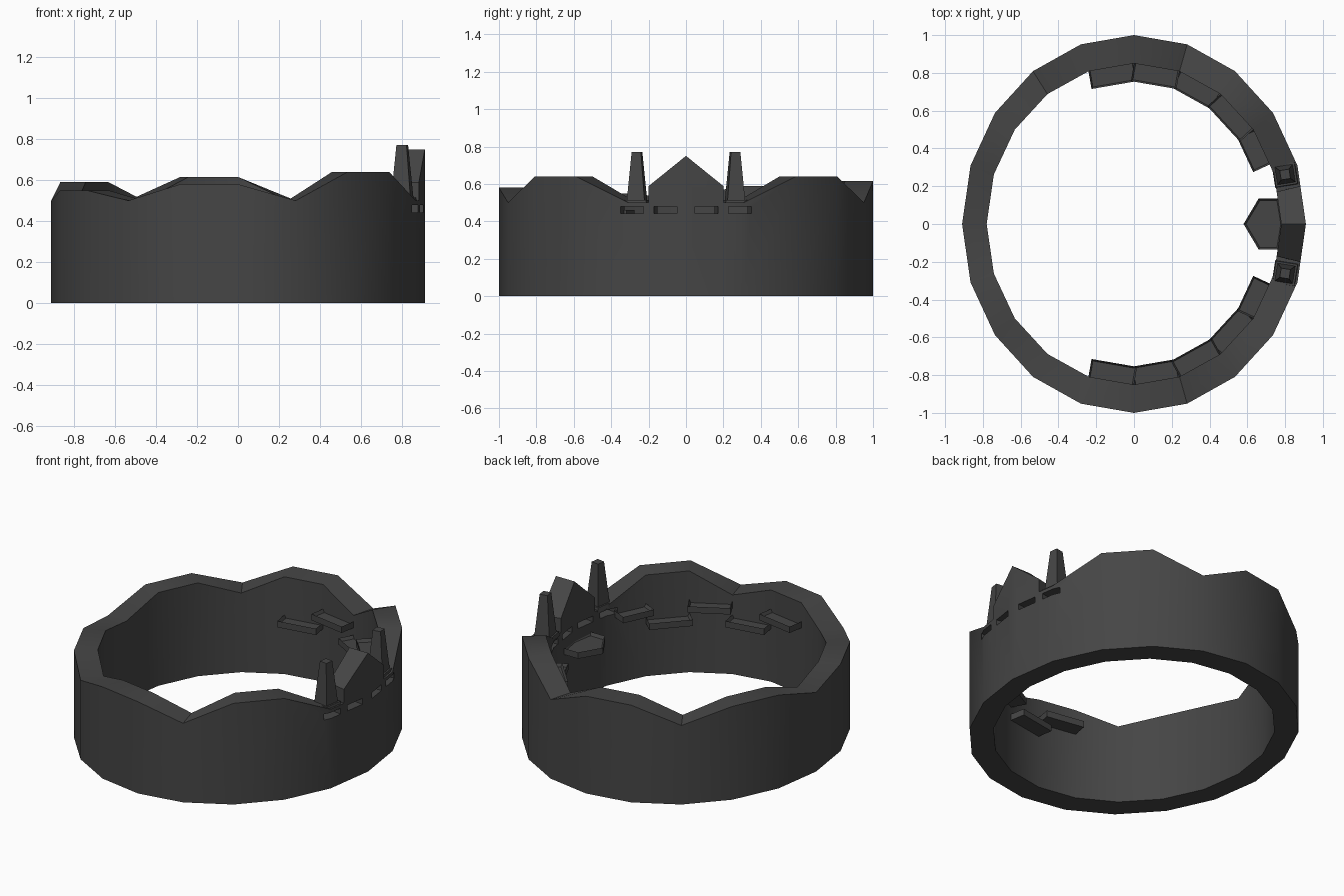
import bpy, bmesh, math
from mathutils import Vector, Matrix

if "Cube" in bpy.data.objects:
    bpy.data.objects.remove(bpy.data.objects["Cube"])

metal = bpy.data.materials.new("dark grey")
metal.diffuse_color = (0.06, 0.06, 0.06, 1)
metal.use_nodes = True
metal.node_tree.nodes["Principled BSDF"].inputs["Base Color"].default_value = metal.diffuse_color


def make(name, bm):
    bmesh.ops.recalc_face_normals(bm, faces=bm.faces)
    me = bpy.data.meshes.new(name)
    bm.to_mesh(me)
    bm.free()
    me.materials.append(metal)
    ob = bpy.data.objects.new(name, me)
    bpy.context.collection.objects.link(ob)
    return ob


def ring(rx, ry, k):
    """Point on a 20-sided oval; fractional k lies on the straight side."""
    def p(i):
        a = math.radians(18 * i)
        return Vector((rx * math.cos(a), ry * math.sin(a)))
    i = math.floor(k)
    return p(i).lerp(p(i + 1), k - i)


# --- oval band with a zigzag rim ---
back = [(0, .75), (.65, .588), (.652, .5), (1, .5), (2, .64), (3, .64), (4, .5),
        (5, .615), (6, .615), (7, .5), (8, .59), (9, .59), (10, .5)]
front_z = {.615: .58, .59: .55}
stations = back + [(20 - k, front_z.get(z, z)) for k, z in reversed(back[1:-1])]
bm = bmesh.new()
rows = []
for k, z in stations:
    o, i = ring(.91, 1, k), ring(.78, .85, k)
    rows.append([bm.verts.new((*o, 0)), bm.verts.new((*o, z)),
                 bm.verts.new((*i, z)), bm.verts.new((*i, 0))])
for a, b in zip(rows, rows[1:] + rows[:1]):
    for j in range(4):
        n = (j + 1) % 4
        bm.faces.new((a[j], b[j], b[n], a[n]))
band = make("band", bm)

# --- slots cut through the band below the tall point ---
bm = bmesh.new()
for y in (-.28, -.1, .1, .28):
    turn = math.copysign(math.radians(8.3), y)
    m = (Matrix.Translation((.84 - abs(y) * .13, y, .46)) @ Matrix.Rotation(turn, 4, 'Z')
         @ Matrix.Diagonal((.3, .125, .037, 1)))
    bmesh.ops.create_cube(bm, size=1, matrix=m)
cutter = make("slot_cutter", bm)
cutter.hide_render = True
mod = band.modifiers.new("slots", 'BOOLEAN')
mod.operation, mod.object, mod.solver = 'DIFFERENCE', cutter, 'EXACT'
dg = bpy.context.evaluated_depsgraph_get()
band.data = bpy.data.meshes.new_from_object(band.evaluated_get(dg))
band.modifiers.clear()
bpy.data.objects.remove(cutter)
bpy.context.view_layer.objects.active = band
band.select_set(True)
bpy.ops.object.shade_smooth_by_angle(angle=math.radians(30))


def tray(name, pts, z, h=.04):
    """Prism with a shallow recess in the top."""
    bm = bmesh.new()
    low = [bm.verts.new((p[0], p[1], z)) for p in pts]
    top = [bm.verts.new((p[0], p[1], z + h)) for p in pts]
    bm.faces.new(low)
    cap = bm.faces.new(top)
    for j in range(len(pts)):
        n = (j + 1) % len(pts)
        bm.faces.new((low[j], low[n], top[n], top[j]))
    bmesh.ops.recalc_face_normals(bm, faces=bm.faces)
    bmesh.ops.inset_region(bm, faces=[cap], thickness=.013)
    bmesh.ops.translate(bm, verts=cap.verts, vec=(0, 0, -.02))
    return make(name, bm)


# --- trays along the inner wall, alternating in height ---
for side, label in ((1, "back"), (-1, "front")):
    for k in range(1, 6):
        a = ring(.78, .85, k + (.22 if k == 1 else 0))
        b = ring(.78, .85, k + 1)
        d = (b - a).normalized()
        inward = Vector((-d.y, d.x)) * .095
        out = -inward * .1
        pts = [(p.x, p.y * side) for p in (a + out, b + out, b + inward, a + inward)]
        high = (k % 2 == 1) == (side < 0)
        tray(f"{label}_tray_{k}", pts, .42 if high else .335)

# --- pointed centre tray ---
tray("centre_tray", [(.765, .135), (.66, .135), (.58, 0), (.66, -.135), (.765, -.135),
                     (.79, 0)], .345)


# --- tapered spikes on square pads either side of the tall point ---
def frustum(bm, w0, w1, z0, z1):
    r = bmesh.ops.create_cube(bm, size=1)
    for v in r["verts"]:
        up = v.co.z > 0
        w = w1 if up else w0
        v.co = (v.co.x * w, v.co.y * w, z1 if up else z0)


for side, label in ((1, "back"), (-1, "front")):
    bm = bmesh.new()
    frustum(bm, .125, .115, .49, .515)
    frustum(bm, .095, .05, .515, .77)
    ob = make(label + "_spike", bm)
    ob.location = (.8, .262 * side, 0)
    ob.rotation_euler.z = math.radians(9 * side)
